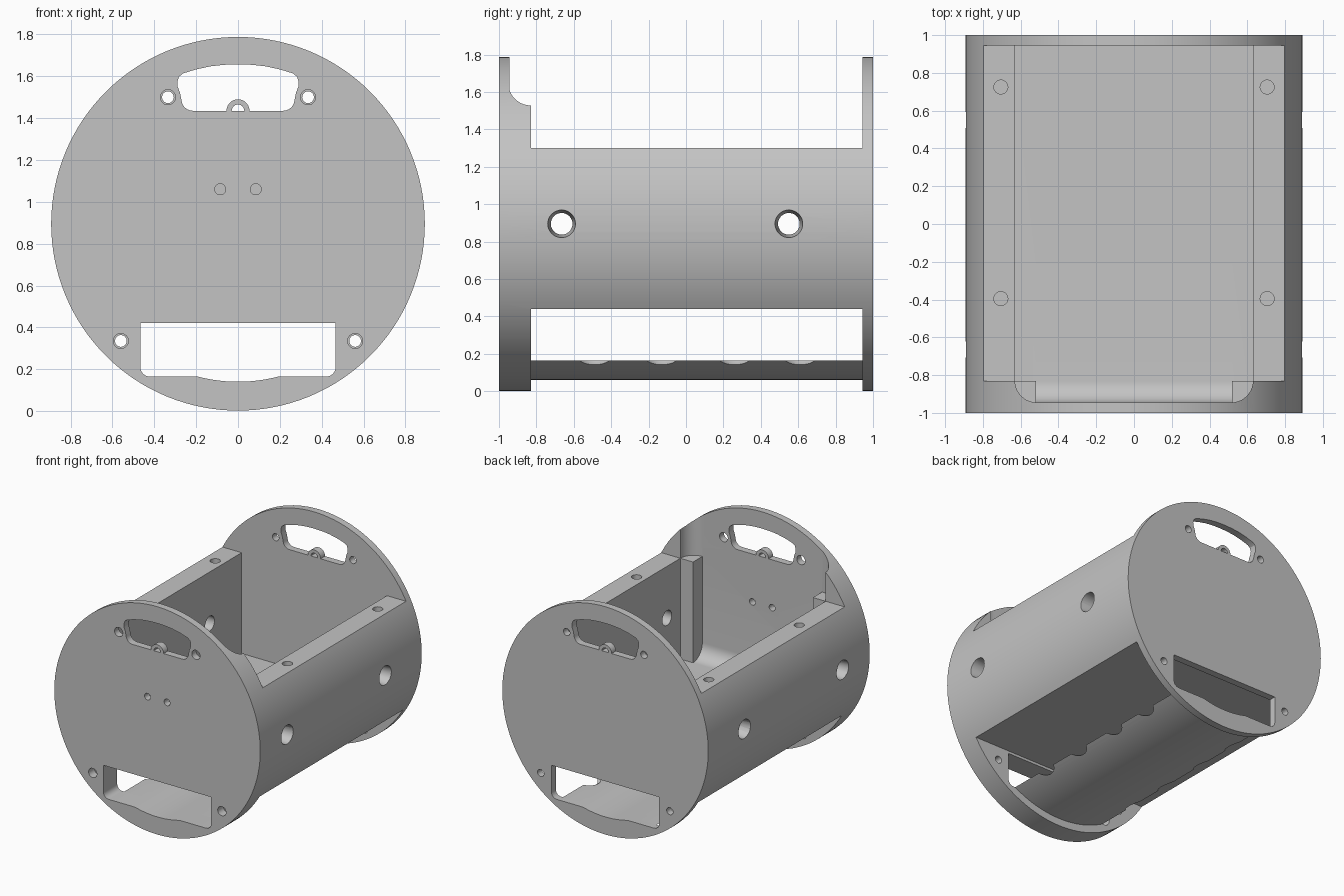
import bpy, bmesh, math
from mathutils import Vector

old = bpy.data.objects.get("Cube")
if old:
    bpy.data.objects.remove(old, do_unlink=True)

grey = bpy.data.materials.new("plain grey")
grey.use_nodes = True
grey.diffuse_color = (0.55, 0.55, 0.55, 1)
grey.node_tree.nodes["Principled BSDF"].inputs["Base Color"].default_value = (0.55, 0.55, 0.55, 1)

R, CZ = 0.893, 0.895            # drum radius and axis height
FRONT, BACK = -0.83, 0.945      # inner faces of the two end plates
POCKET = -0.945                 # thinned part of the front plate
LIP, FLOOR, UNDER = 1.30, 0.51, 0.44
RIM = 0.165                     # top of the lower tray


def arc(cx, cy, r, a0, a1, n=10):
    angles = [math.radians(a0 + (a1 - a0) * i / n) for i in range(n + 1)]
    return [(cx + r * math.cos(a), cy + r * math.sin(a)) for a in angles]


def mirrored(half):
    """Close a right-hand half outline with its mirror image."""
    return half + [(-u, v) for u, v in reversed(half) if abs(u) > 1e-5]


def place(axis, u, v, w):
    return {"x": (w, u, v), "y": (u, w, v), "z": (u, v, w)}[axis]


def prism(name, pts, axis, a, b, scale_end=None):
    """Extrude a flat outline along an axis; scale_end = (centre, factor) tapers it."""
    bm = bmesh.new()
    end = pts
    if scale_end:
        (cu, cv), f = scale_end
        end = [(cu + (u - cu) * f, cv + (v - cv) * f) for u, v in pts]
    lo = [bm.verts.new(Vector(place(axis, u, v, a))) for u, v in pts]
    hi = [bm.verts.new(Vector(place(axis, u, v, b))) for u, v in end]
    bm.faces.new(lo)
    bm.faces.new(hi)
    for i in range(len(pts)):
        j = (i + 1) % len(pts)
        bm.faces.new((lo[i], lo[j], hi[j], hi[i]))
    bmesh.ops.recalc_face_normals(bm, faces=bm.faces)
    me = bpy.data.meshes.new(name)
    bm.to_mesh(me)
    bm.free()
    ob = bpy.data.objects.new(name, me)
    ob.data.materials.append(grey)
    bpy.context.collection.objects.link(ob)
    return ob


def rect(u0, u1, v0, v1):
    return [(u0, v0), (u1, v0), (u1, v1), (u0, v1)]


def circle(u, v, r, n=32):
    return arc(u, v, r, 0, 360, n)[:-1]


def activate(ob):
    bpy.ops.object.select_all(action="DESELECT")
    ob.select_set(True)
    bpy.context.view_layer.objects.active = ob


def cut(target, cutter):
    cutter.hide_render = True
    mod = target.modifiers.new("cut", "BOOLEAN")
    mod.operation, mod.solver, mod.object = "DIFFERENCE", "EXACT", cutter
    activate(target)
    bpy.ops.object.modifier_apply(modifier=mod.name)
    bpy.data.objects.remove(cutter, do_unlink=True)


def carve(*args, **kw):
    cut(body, prism("cutter", *args, **kw))


# Drum with both end plates
body = prism("drum_body", circle(0, CZ, R, 128), "y", -1, 1)

# Open top and the space under the floor
carve(rect(FRONT, BACK, LIP, 2), "x", -1, 1)
carve(rect(FRONT, BACK, -0.2, UNDER), "x", -1, 1)

# Main compartment
carve(rect(-0.63, 0.63, FRONT, BACK), "z", FLOOR, LIP + 0.1)

# Front recess with a rounded floor edge
r = FRONT - POCKET
carve([(0, FLOOR)] + [(0, LIP + 0.1), (POCKET, LIP + 0.1)]
      + arc(FRONT, FLOOR + r, r, 180, 270), "x", -0.52, 0.52)

# Upper recess with rounded corners
carve(mirrored(arc(0.63 - r, POCKET + r, r, -90, 0) + [(0.63, 0.5)]), "z", LIP, 2)

# Lower windows through both plates, following the tray
r_in = 0.755
dip = math.degrees(math.acos((CZ - RIM) / r_in))
tray_top = arc(0, CZ, r_in, -90, -90 + dip)
carve(mirrored(tray_top + arc(0.422, RIM + 0.045, 0.045, -90, 0, 6)
               + [(0.467, 0.42)]), "y", -1.1, 1.1)

# Handle openings with a small arched eyelet
grip = arc(0, 1.435, 0.055, 90, 0) + arc(0.215, 1.49, 0.055, -90, -10, 8)
grip += [(0.277, 1.52), (0.288, 1.55), (0.29, 1.575), (0.282, 1.598), (0.262, 1.614)]
grip += [(0.2, 1.633), (0.13, 1.648), (0.065, 1.655), (0, 1.657)]
carve(mirrored(grip), "y", -1.1, 1.1)
carve(arc(0, 1.435, 0.03, 0, 180, 16), "y", -1.1, 1.1)

for side in (-1, 1):
    # Screw holes in both plates, wider at the front
    for x, z in ((0.335, 1.5), (0.56, 0.335)):
        carve(circle(side * x, z, 0.028), "y", -1.1, 1.1)
        carve(circle(side * x, z, 0.036), "y", -1.1, -0.93)
    # Small holes in the front plate
    carve(circle(side * 0.085, 1.06, 0.026), "y", -1.1, -0.9)
    # Countersunk side holes
    for y in (-0.665, 0.55):
        carve(circle(y, CZ, 0.058), "x", side * 0.5, side * 1.1)
        carve(circle(y, CZ, 0.076), "x", side * 0.91, side * 0.72,
              scale_end=((y, CZ), 0.74))
    # Blind holes in the side lips
    for y in (-0.395, 0.725):
        carve(circle(side * 0.705, y, 0.037), "z", LIP - 0.12, LIP + 0.1)

# Lower tray: curved shell with a flat rim
r_out = 0.835
spread = math.degrees(math.acos((CZ - RIM) / r_out))
tray = prism("lower_tray", mirrored(tray_top + arc(0, CZ, r_out, -90 + spread, -90, 16)),
             "y", FRONT, BACK)

# Scalloped rim edges
for side in (-1, 1):
    for y in (-0.49, -0.13, 0.26, 0.61):
        bpy.ops.mesh.primitive_uv_sphere_add(segments=32, ring_count=24, radius=0.11,
                                             location=(side * 0.41, y, RIM + 0.075))
        cut(tray, bpy.context.object)

for ob in (body, tray):
    activate(ob)
    bpy.ops.object.shade_smooth_by_angle(angle=math.radians(30))
